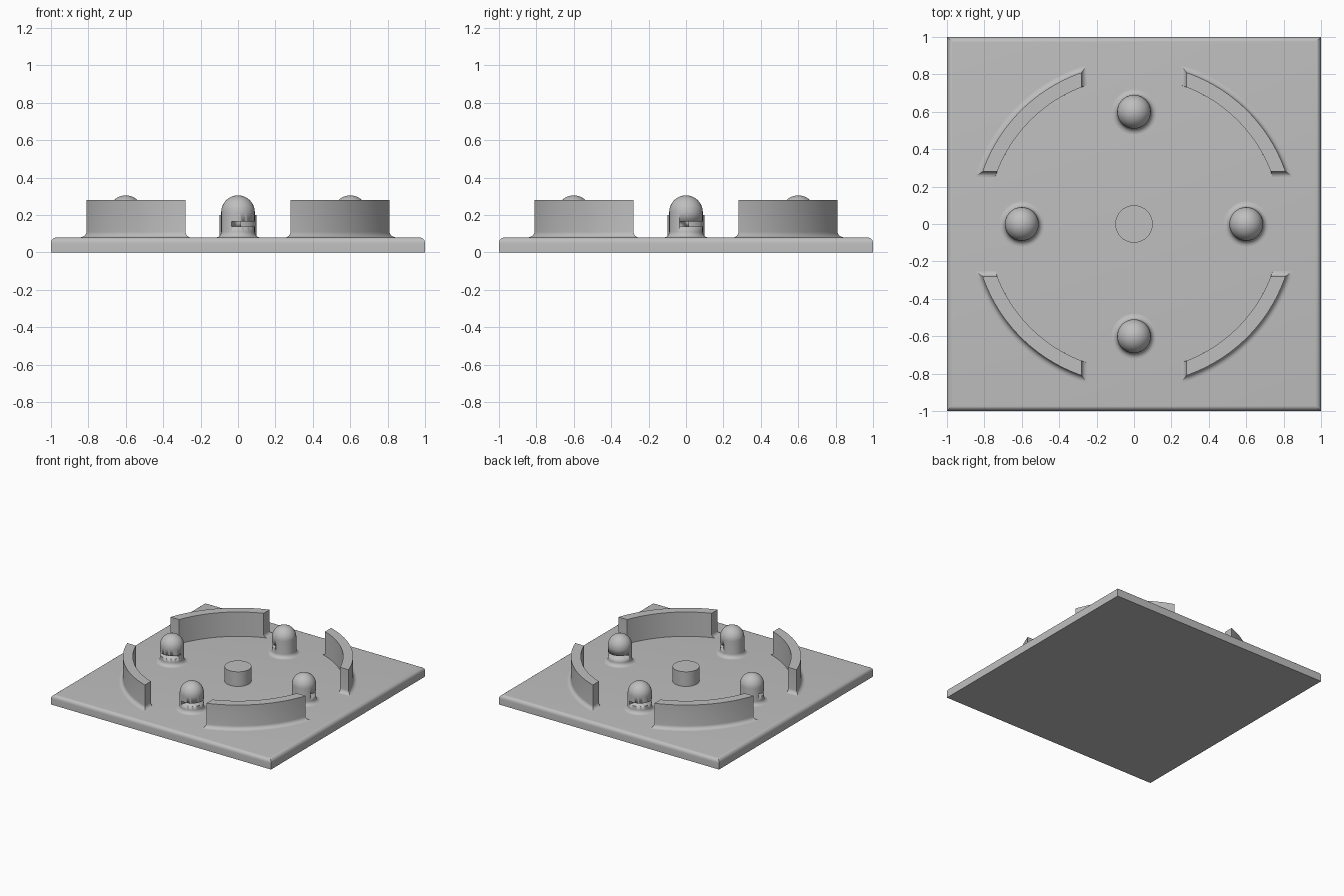
import bpy, bmesh
from math import sin, cos, asin, pi, radians
from mathutils import Matrix

if "Cube" in bpy.data.objects:
    bpy.data.objects.remove(bpy.data.objects["Cube"], do_unlink=True)

PLATE_TOP = 0.08
FILLET = 0.03

grey = bpy.data.materials.new("plain grey")
grey.use_nodes = True
grey.diffuse_color = (0.52, 0.52, 0.52, 1)
grey.node_tree.nodes["Principled BSDF"].inputs["Base Color"].default_value = grey.diffuse_color


def make(name, bm):
    """Turn a bmesh into a named object with sharp-edged smooth shading."""
    bmesh.ops.recalc_face_normals(bm, faces=bm.faces)
    mesh = bpy.data.meshes.new(name)
    bm.to_mesh(mesh)
    bm.free()
    mesh.materials.append(grey)
    obj = bpy.data.objects.new(name, mesh)
    bpy.context.collection.objects.link(obj)
    bpy.ops.object.select_all(action='DESELECT')
    obj.select_set(True)
    bpy.context.view_layer.objects.active = obj
    bpy.ops.object.shade_smooth_by_angle(angle=radians(30))
    return obj


def loft(name, rings):
    """Skin a stack of equal-length rings and cap both ends."""
    bm = bmesh.new()
    loops = [[bm.verts.new(p) for p in ring] for ring in rings]
    n = len(loops[0])
    for low, high in zip(loops, loops[1:]):
        for i in range(n):
            j = (i + 1) % n
            bm.faces.new((low[i], low[j], high[j], high[i]))
    bm.faces.new(loops[0])
    bm.faces.new(loops[-1])
    return make(name, bm)


def fillet_levels(steps=6):
    """(outward offset, height) pairs for a concave foot above the plate."""
    angles = [pi / 2 * i / steps for i in range(steps + 1)]
    return [(FILLET * (1 - sin(a)), PLATE_TOP + FILLET * (1 - cos(a))) for a in angles]


def lathe(name, profile, segments=48):
    return loft(name, [[(r * cos(2 * pi * i / segments), r * sin(2 * pi * i / segments), z)
                        for i in range(segments)] for r, z in profile])


# Base plate with rounded top edges
bm = bmesh.new()
bmesh.ops.create_cube(bm, size=1, matrix=Matrix.Translation((0, 0, PLATE_TOP / 2))
                      @ Matrix.Diagonal((2, 2, PLATE_TOP, 1)))
top_edges = [e for e in bm.edges if all(v.co.z > PLATE_TOP / 2 for v in e.verts)]
bmesh.ops.bevel(bm, geom=top_edges, offset=0.03, segments=6, profile=0.5, affect='EDGES')
make("base_plate", bm)

# Low central stud
lathe("centre_stud", [(0.1, 0.07), (0.1, 0.2)])


# Curved corner walls, filleted on the outside and the ends
def wall_ring(offset, z, outer=0.857, inner=0.783, gap=0.28, steps=24):
    ring = []
    for radius, reverse in ((outer + offset, False), (inner, True)):
        start = asin((gap - offset) / radius)
        arc = [start + (pi / 2 - 2 * start) * i / steps for i in range(steps + 1)]
        if reverse:
            arc.reverse()
        ring += [(radius * cos(a), radius * sin(a), z) for a in arc]
    return ring


levels = [(FILLET, 0.07)] + fillet_levels() + [(0, 0.28)]
wall_names = ("back_left", "back_right", "front_right", "front_left")
for k, name in enumerate(wall_names):
    wall = loft(name + "_wall", [wall_ring(d, z) for d, z in levels])
    wall.rotation_euler.z = k * pi / 2

# Domed posts, each with a thin slot sawn half way through
POST = 0.09
dome = [(POST * cos(a), 0.215 + POST * sin(a))
        for a in (radians(88) * i / 12 for i in range(13))]
profile = [(POST + FILLET, 0.07)] + [(POST + d, z) for d, z in fillet_levels()] + dome

bm = bmesh.new()
bmesh.ops.create_cube(bm, size=1, matrix=Matrix.Rotation(radians(-16), 4, 'Z')
                      @ Matrix.Translation((0.09, 0, 0.152))
                      @ Matrix.Diagonal((0.2, 0.3, 0.025, 1)))
cutter = make("slot_cutter", bm)
cutter.hide_render = True

for k, name in enumerate(("front", "left", "back", "right")):
    post = lathe(name + "_post", profile)
    slot = post.modifiers.new("slot", 'BOOLEAN')
    slot.operation = 'DIFFERENCE'
    slot.solver = 'EXACT'
    slot.object = cutter
    bpy.ops.object.modifier_apply(modifier=slot.name)
    turn = k * pi / 2
    post.location = (0.6 * sin(turn), -0.6 * cos(turn), 0)
    post.rotation_euler.z = turn

bpy.data.objects.remove(cutter, do_unlink=True)
